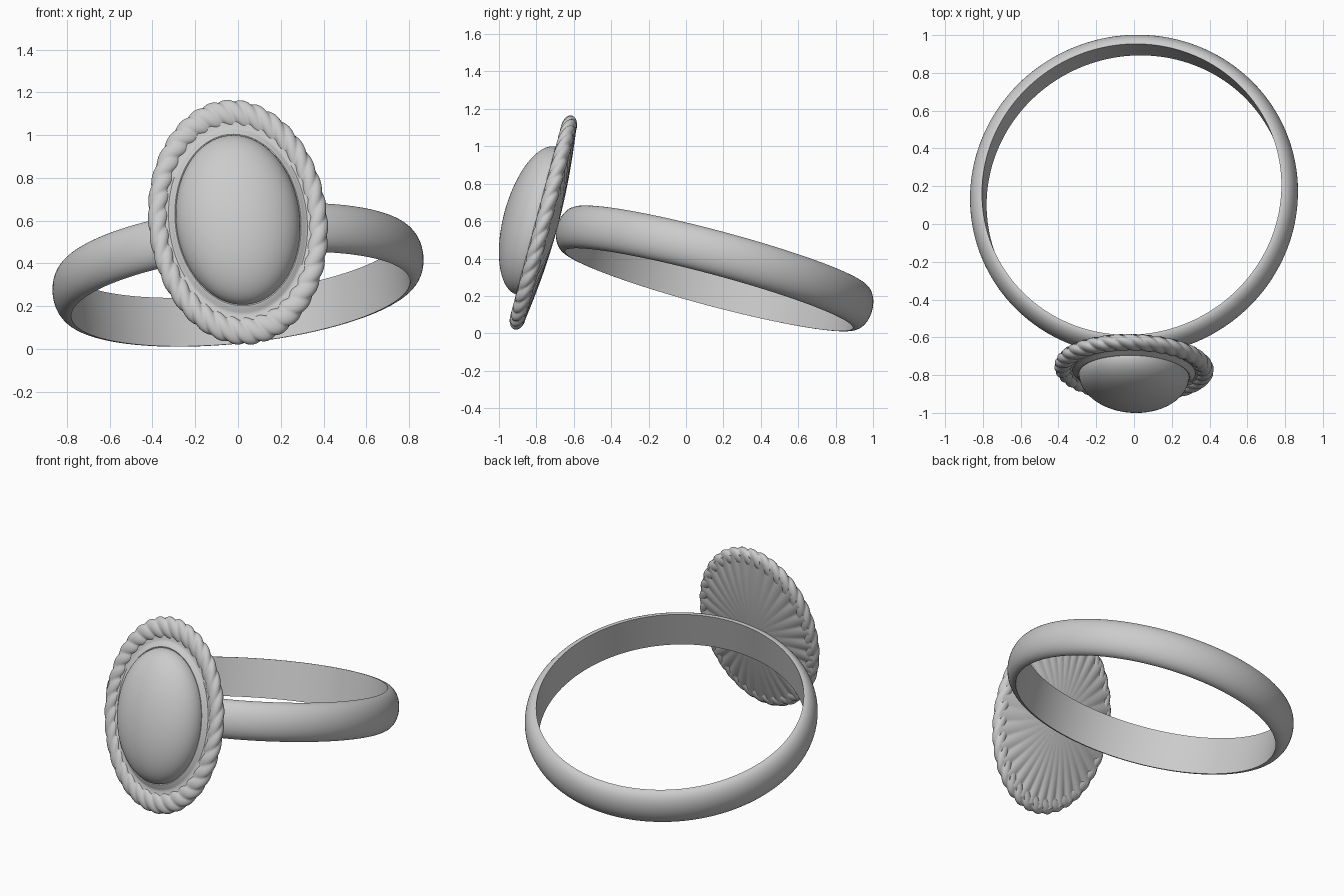
import bpy, bmesh
from math import sin, cos, pi, radians
from mathutils import Matrix, Vector

if "Cube" in bpy.data.objects:
    bpy.data.objects.remove(bpy.data.objects["Cube"])

# Whole ring is pitched back and rolled slightly
POSE = (Matrix.Translation((0, 0.153, 0.347)) @ Matrix.Rotation(radians(-15), 4, 'X')
        @ Matrix.Rotation(radians(-6), 4, 'Y'))
A, B = 0.42, 0.595      # half width and half height of the oval setting
LOBES = 34              # rope strands


def surface(name, nu, nv, func, closed=True):
    """Grid swept round u; v is closed (tube) or open (profile)."""
    bm = bmesh.new()
    rows = [[bm.verts.new(POSE @ Vector(func(2 * pi * i / nu, j))) for j in range(nv)]
            for i in range(nu)]
    for i in range(nu):
        p, q = rows[i], rows[(i + 1) % nu]
        for j in range(nv if closed else nv - 1):
            k = (j + 1) % nv
            bm.faces.new((p[j], q[j], q[k], p[k]))
    bmesh.ops.remove_doubles(bm, verts=bm.verts, dist=1e-5)
    bmesh.ops.recalc_face_normals(bm, faces=bm.faces)
    me = bpy.data.meshes.new(name)
    bm.to_mesh(me)
    bm.free()
    ob = bpy.data.objects.new(name, me)
    bpy.context.collection.objects.link(ob)
    bpy.context.view_layer.objects.active = ob
    ob.select_set(True)
    bpy.ops.object.shade_smooth_by_angle(angle=radians(40))
    ob.select_set(False)
    return ob


def oval(u, rho, depth):
    return (A * rho * cos(u), -depth, B * rho * sin(u))


# Finger band: flat inside, rounded outside
band_profile = [(0.797 + 0.075 * sin(pi * j / 24), -0.118 * cos(pi * j / 24)) for j in range(25)]
surface("band", 160, 25, lambda u, j: (band_profile[j][0] * cos(u),
                                       band_profile[j][0] * sin(u), band_profile[j][1]))


# Twisted rope border
def rope(u, j):
    phi = 2 * pi * j / 40
    f = 0.8 + 0.2 * abs(sin((LOBES * u + 3 * phi) / 2)) ** 0.8
    return oval(u, 0.885 + 0.115 * f * cos(phi), 0.948 + 0.042 * f * sin(phi))


surface("rope_border", LOBES * 14, 40, rope)


# Slightly domed back plate with ribs that fade to the centre
def back(u, j):
    t = j / 20
    ripple = abs(sin((LOBES * u - 0.8) / 2)) - 0.5
    return oval(u, 0.95 * t, 0.868 + 0.05 * t ** 2 - 0.012 * t ** 3 * ripple)


surface("back_plate", LOBES * 10, 21, back, False)

# Bezel: raised lip round the stone, shallow channel inside the rope
bezel = [(0, 0.96), (0.66, 0.96), (0.68, 0.985), (0.70, 0.99), (0.72, 0.986), (0.745, 0.973),
         (0.77, 0.968), (0.80, 0.972), (0.84, 0.968), (0.88, 0.95)]
surface("bezel", 160, len(bezel), lambda u, j: oval(u, *bezel[j]), False)

# Domed oval stone
surface("stone", 128, 33, lambda u, j: oval(u, 0.69 * sin(pi / 2 * j / 32),
                                            0.985 + 0.178 * cos(pi / 2 * j / 32)), False)
